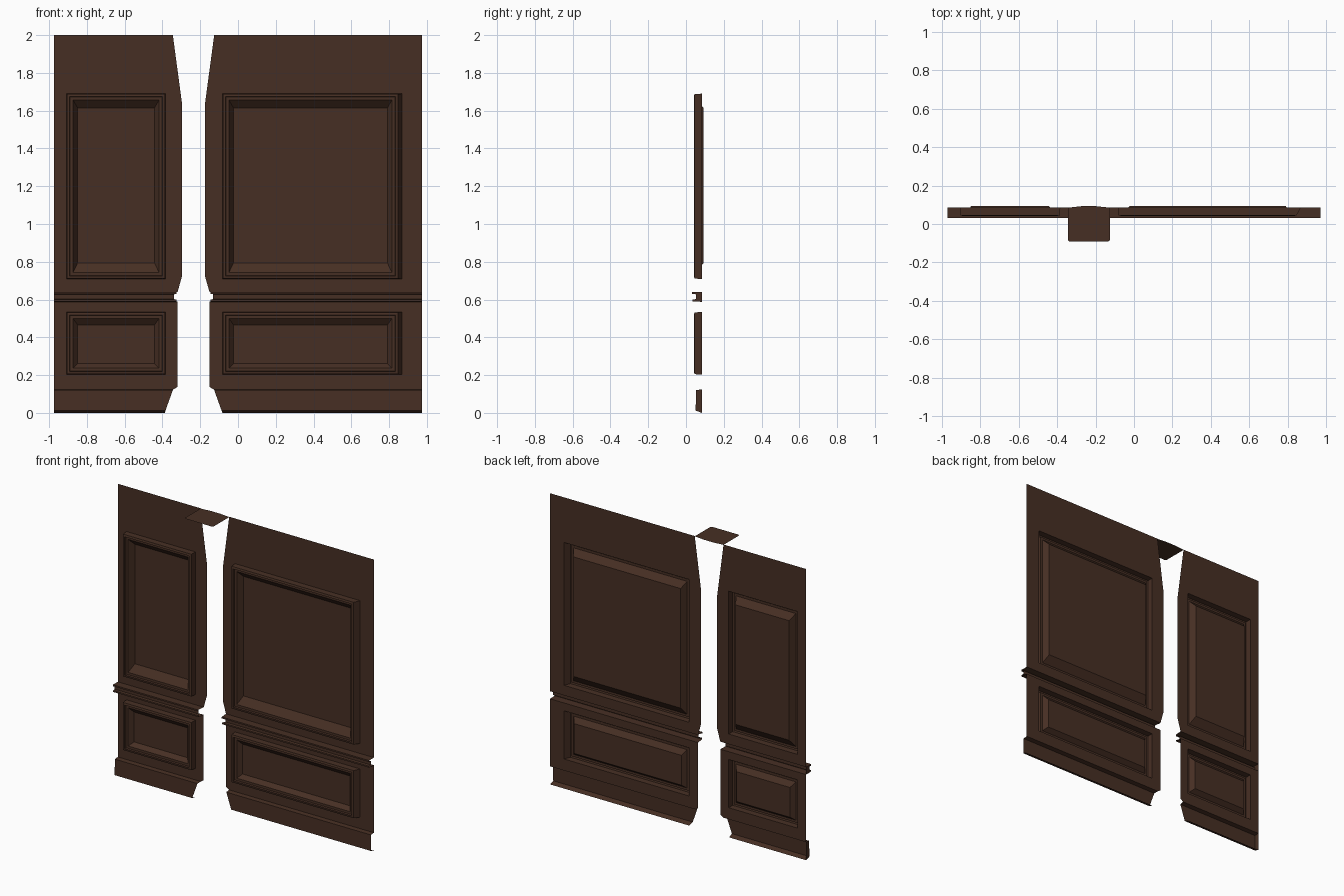
import bpy, bmesh

if "Cube" in bpy.data.objects:
    bpy.data.objects.remove(bpy.data.objects["Cube"])

WALL_Y = 0.085
EDGE = 0.973          # outer ends of the wall
GAP_X = -0.2355       # centre line of the gap between the two wall sections

wood = bpy.data.materials.new("dark_wood")
wood.diffuse_color = (0.062, 0.028, 0.017, 1)
wood.use_nodes = True
wood.node_tree.nodes["Principled BSDF"].inputs["Base Color"].default_value = wood.diffuse_color


def finish(name, bm):
    """Face the open surface to the front and make an object of it."""
    bmesh.ops.remove_doubles(bm, verts=bm.verts, dist=1e-5)
    bmesh.ops.recalc_face_normals(bm, faces=bm.faces)
    if sum(f.normal.y * f.calc_area() for f in bm.faces) > 0:
        bmesh.ops.reverse_faces(bm, faces=bm.faces)
    me = bpy.data.meshes.new(name)
    bm.to_mesh(me)
    bm.free()
    me.materials.append(wood)
    ob = bpy.data.objects.new(name, me)
    bpy.context.collection.objects.link(ob)
    return ob


def rect(x0, x1, z0, z1):
    return [(x0, z0), (x1, z0), (x1, z1), (x0, z1)]


def wall_sheet(name, outline, hole):
    """Flat sheet with a rectangular opening."""
    bm = bmesh.new()
    for loop in (outline, rect(*hole)):
        vs = [bm.verts.new((x, WALL_Y, z)) for x, z in loop]
        for i, v in enumerate(vs):
            bm.edges.new((v, vs[i - 1]))
    bmesh.ops.triangle_fill(bm, edges=bm.edges[:], use_beauty=True, normal=(0, -1, 0))
    bmesh.ops.dissolve_limit(bm, angle_limit=0.01, verts=bm.verts, edges=bm.edges)
    finish(name, bm)


def framed_panel(name, hole, top, bottom, field_y, extra):
    """Raised moulding stepping down to a bevelled, sunken field."""
    x0, x1, z0, z1 = hole
    steps = [(0.002, 0.045), (0.016, 0.042), (0.018, 0.055), (0.034, 0.055)]
    rings = [(0, 0, 0, 0, WALL_Y)]
    rings += [(d, d + extra, d, d, y) for d, y in steps]
    rings.append((0.058, 0.058 + extra, bottom, top, field_y))
    bm = bmesh.new()
    prev = None
    for l, r, b, t, y in rings:
        cur = [bm.verts.new((x, y, z)) for x, z in rect(x0 + l, x1 - r, z0 + b, z1 - t)]
        if prev:
            for i in range(4):
                bm.faces.new((prev[i - 1], prev[i], cur[i], cur[i - 1]))
        prev = cur
    bm.faces.new(prev)
    finish(name, bm)


def strip(name, outer, inner, profile, capped):
    """Horizontal moulding: each profile point is (y, z, inner end x)."""
    bm = bmesh.new()
    a = [bm.verts.new((outer, y, z)) for y, z, _ in profile]
    b = [bm.verts.new((inner(x), y, z)) for y, z, x in profile]
    for i in range(len(a) - 1):
        bm.faces.new((a[i], a[i + 1], b[i + 1], b[i]))
    if capped:
        bm.faces.new(a)
    finish(name, bm)


# Shaped inner edges, given for the left section and mirrored for the right
upper_edge = [(-0.345, 2.0), (-0.296, 1.635), (-0.296, 0.725), (-0.32, 0.64)]
lower_edge = [(-0.32, 0.588), (-0.32, 0.138), (-0.342, 0.124)]
rail = [(0.085, 0.64, -0.32), (0.032, 0.64, -0.325), (0.032, 0.63, -0.325),
        (0.052, 0.628, -0.338), (0.052, 0.602, -0.338), (0.034, 0.60, -0.325),
        (0.034, 0.59, -0.325), (0.085, 0.588, -0.32)]
base = [(0.085, 0.124, -0.342), (0.053, 0.121, -0.345),
        (0.051, 0.012, -0.384), (0.085, 0.0, -0.388)]

sections = [
    ("left", -EDGE, lambda x: x, (-0.907, -0.384), 0.0),
    ("right", EDGE, lambda x: 2 * GAP_X - x, (-0.082, 0.869), 0.02),
]
for side, outer, inner, (px0, px1), extra in sections:
    up_hole = (px0, px1, 0.709, 1.69)
    low_hole = (px0, px1, 0.203, 0.534)
    up = [(inner(x), z) for x, z in upper_edge] + [(outer, 0.64), (outer, 2.0)]
    low = [(inner(x), z) for x, z in lower_edge] + [(outer, 0.124), (outer, 0.588)]
    wall_sheet(side + "_upper_wall", up, up_hole)
    wall_sheet(side + "_lower_wall", low, low_hole)
    framed_panel(side + "_upper_panel", up_hole, 0.075, 0.085, 0.093, extra)
    framed_panel(side + "_lower_panel", low_hole, 0.068, 0.058, 0.084, extra)
    strip(side + "_chair_rail", outer, inner, rail, side == "left")
    strip(side + "_baseboard", outer, inner, base, side == "left")

# Flat cap bridging the gap at the top, with a slightly pointed back edge
bm = bmesh.new()
cap = [(-0.345, -0.085), (-0.335, -0.092), (-0.136, -0.092), (-0.126, -0.085),
       (-0.126, 0.085), (-0.2, 0.093), (-0.27, 0.093), (-0.345, 0.085)]
bm.faces.new([bm.verts.new((x, y, 1.998)) for x, y in cap])
finish("top_cap", bm)
